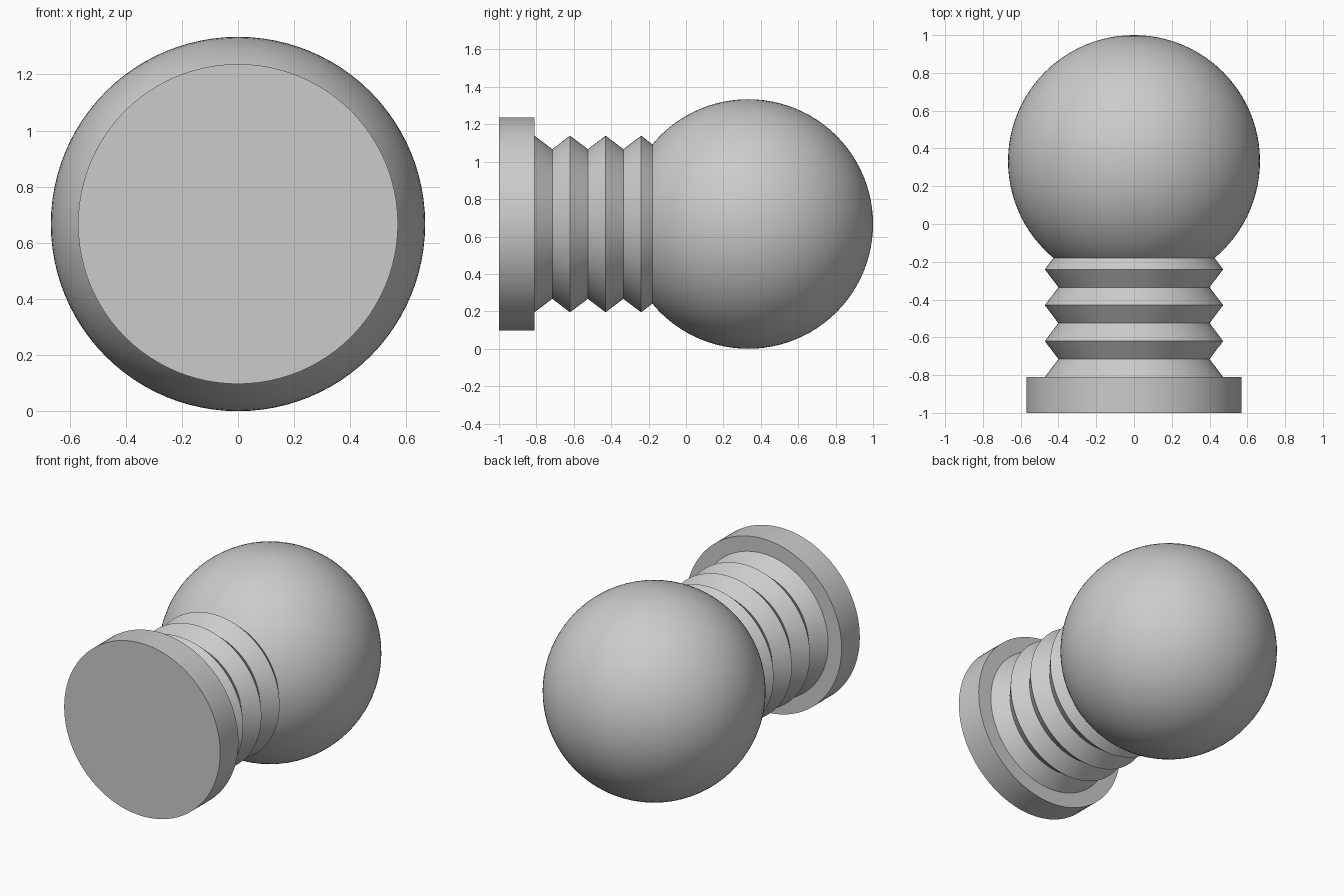
import bpy, bmesh, math
from mathutils import Matrix

cube = bpy.data.objects.get("Cube")
if cube:
    bpy.data.objects.remove(cube, do_unlink=True)

RADIUS = 0.667   # ball radius, also the height of the shared axis
SEGMENTS = 96

grey = bpy.data.materials.new("plain_grey")
grey.use_nodes = True
colour = (0.6, 0.6, 0.6, 1)
grey.diffuse_color = colour
grey.node_tree.nodes["Principled BSDF"].inputs["Base Color"].default_value = colour


def finish(name, bm):
    """Turn a bmesh into a named, smooth shaded object."""
    bmesh.ops.recalc_face_normals(bm, faces=bm.faces)
    mesh = bpy.data.meshes.new(name)
    bm.to_mesh(mesh)
    bm.free()
    mesh.materials.append(grey)
    obj = bpy.data.objects.new(name, mesh)
    bpy.context.collection.objects.link(obj)
    bpy.ops.object.select_all(action="DESELECT")
    obj.select_set(True)
    bpy.context.view_layer.objects.active = obj
    bpy.ops.object.shade_smooth_by_angle(angle=math.radians(30))
    return obj


def lathe(name, profile):
    """Revolve (y, radius) pairs about the front-to-back axis, closing both ends."""
    bm = bmesh.new()
    rings = []
    for y, r in profile:
        angles = [math.tau * i / SEGMENTS for i in range(SEGMENTS)]
        rings.append([bm.verts.new((r * math.cos(a), y, RADIUS + r * math.sin(a)))
                      for a in angles])
    for low, high in zip(rings, rings[1:]):
        for i in range(SEGMENTS):
            j = (i + 1) % SEGMENTS
            bm.faces.new((low[i], low[j], high[j], high[i]))
    bm.faces.new(rings[0])
    bm.faces.new(rings[-1])
    return finish(name, bm)


# Flat mounting disc at the front
lathe("base_disc", [(-1, 0.57), (-0.81, 0.57)])

# Ridged neck: alternating crests and grooves, the last groove inside the ball
lathe("ridged_neck", [(-0.81 + 0.095 * i, 0.40 if i % 2 else 0.472) for i in range(8)])

# Large ball, poles along the shared axis
bm = bmesh.new()
bmesh.ops.create_uvsphere(
    bm, u_segments=SEGMENTS, v_segments=48, radius=RADIUS,
    matrix=Matrix.Translation((0, 1 - RADIUS, RADIUS)) @ Matrix.Rotation(math.pi / 2, 4, "X"))
finish("ball", bm)
